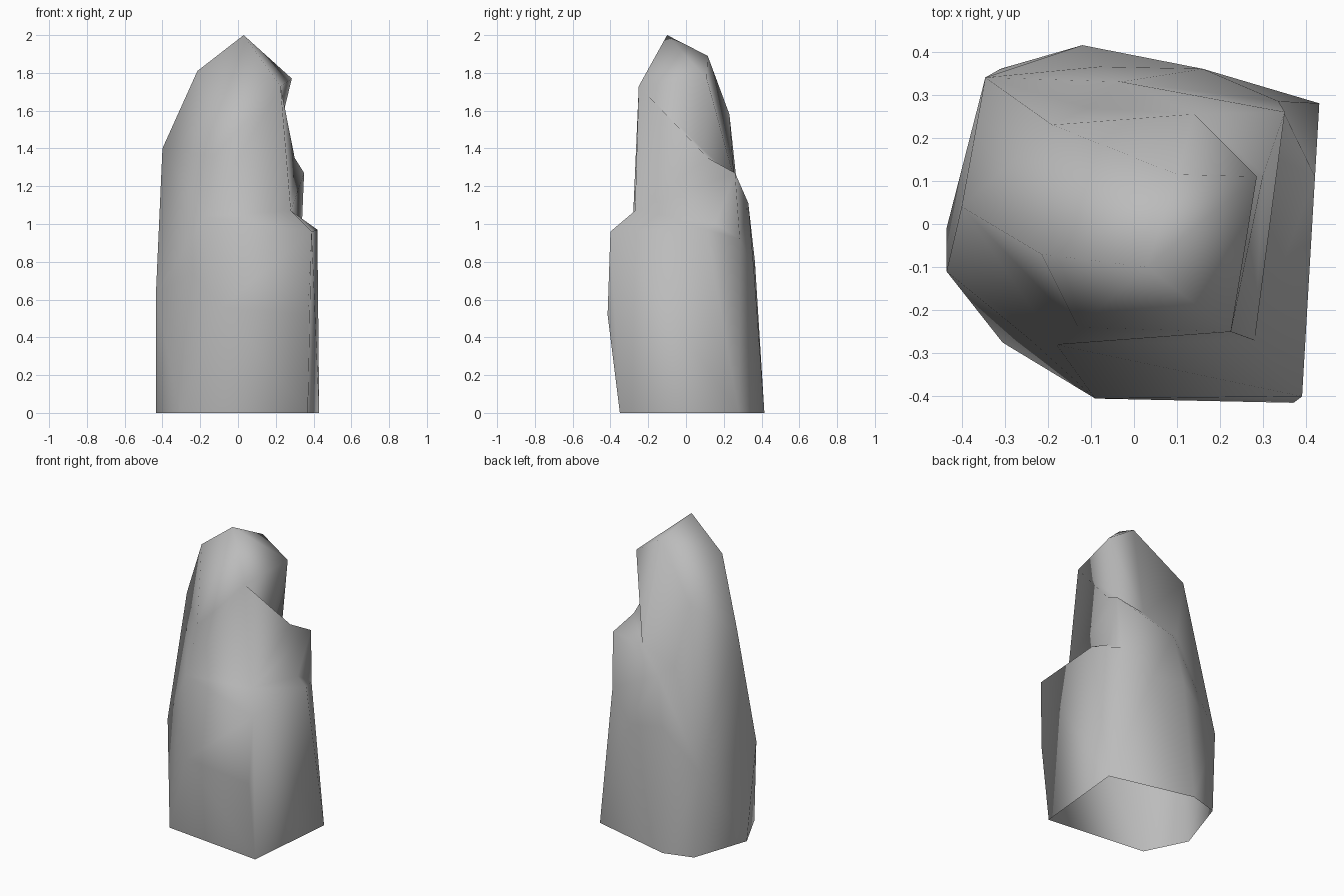
import bpy, bmesh, math

cube = bpy.data.objects.get("Cube")
if cube:
    bpy.data.objects.remove(cube, do_unlink=True)

stone = bpy.data.materials.new("stone_grey")
stone.use_nodes = True
grey = (0.5, 0.5, 0.5, 1)
stone.diffuse_color = grey
stone.node_tree.nodes["Principled BSDF"].inputs["Base Color"].default_value = grey


def hull_rock(name, points):
    """Faceted convex rock wrapped around a few corner points."""
    bm = bmesh.new()
    for p in points:
        bm.verts.new(p)
    out = bmesh.ops.convex_hull(bm, input=bm.verts)
    loose = [g for g in out["geom_interior"] if isinstance(g, bmesh.types.BMVert)]
    bmesh.ops.delete(bm, geom=loose, context='VERTS')
    bmesh.ops.recalc_face_normals(bm, faces=bm.faces)
    mesh = bpy.data.meshes.new(name)
    bm.to_mesh(mesh)
    bm.free()
    mesh.materials.append(stone)
    ob = bpy.data.objects.new(name, mesh)
    bpy.context.collection.objects.link(ob)
    return ob


# Corners shared by neighbouring rock masses
spire_front = (.225, -.25, 1.73)
left_shoulder = (-.4, .04, 1.4)
left_bulge = (-.435, -.11, .62)
left_back = (-.345, .34, .55)
ledge_inner = (.28, -.27, 1.07)
front_slope = (-.13, -.24, 1.36)
front_foot = (-.18, -.28, 1.04)
notch_floor = (.14, .255, 1.24)
crest_dip = (.3, .115, 1.35)
back_corner = (.335, .285, .92)
back_ridge = (-.03, .33, 1.11)
back_bulge = (-.08, .365, .8)

# Footprint on the ground
footprint = [(.37, -.35), (.43, .28), (-.12, .415),
             (-.31, .36), (-.435, -.01), (-.305, -.275)]
base = [(x, y, 0) for x, y in footprint]

# Broad lower mass with the front ledge
body = hull_rock("rock_body", base + [
    left_bulge, left_back, (-.245, -.265, .75), (-.09, -.405, .56),
    (.37, -.415, .52), (.39, -.4, .96), (.42, .11, .97),
    back_bulge, (.16, .36, .75),
    front_foot, ledge_inner, back_corner, back_ridge])

# Tall leaning spire
spire = hull_rock("rock_spire", [
    (.03, -.1, 2), (.1, .115, 1.89), (.285, .11, 1.77),
    (-.215, -.07, 1.81), (-.19, .23, 1.58),
    spire_front, left_shoulder, front_slope, notch_floor,
    left_back, (0, 0, .6)])

# Middle mass: sloping crest running down from the spire
crest = hull_rock("rock_crest", [
    spire_front, crest_dip, notch_floor,
    ledge_inner, front_slope, front_foot, left_shoulder, left_bulge,
    left_back, back_ridge, back_bulge, back_corner])

# Back ledge at the foot of the crest
ledge = hull_rock("rock_back_ledge", [
    crest_dip, (.35, .26, 1.27), notch_floor,
    ledge_inner, back_corner, back_ridge, (0, 0, .7)])

# Fuse the masses into one stone
others = (crest, ledge, spire)
for part in others:
    mod = body.modifiers.new("fuse", 'BOOLEAN')
    mod.operation = 'UNION'
    mod.solver = 'EXACT'
    mod.object = part
fused = bpy.data.meshes.new_from_object(
    body.evaluated_get(bpy.context.evaluated_depsgraph_get()))
body.modifiers.clear()
body.data = fused
for part in others:
    bpy.data.objects.remove(part, do_unlink=True)

# Merge slivers and leave the underside open
bm = bmesh.new()
bm.from_mesh(fused)
bmesh.ops.remove_doubles(bm, verts=bm.verts, dist=.004)
underside = [f for f in bm.faces if all(v.co.z < .01 for v in f.verts)]
bmesh.ops.delete(bm, geom=underside, context='FACES')
bm.to_mesh(fused)
bm.free()

# Shade softly
bpy.ops.object.select_all(action='DESELECT')
body.select_set(True)
bpy.context.view_layer.objects.active = body
bpy.ops.object.shade_smooth_by_angle(angle=math.radians(90))
